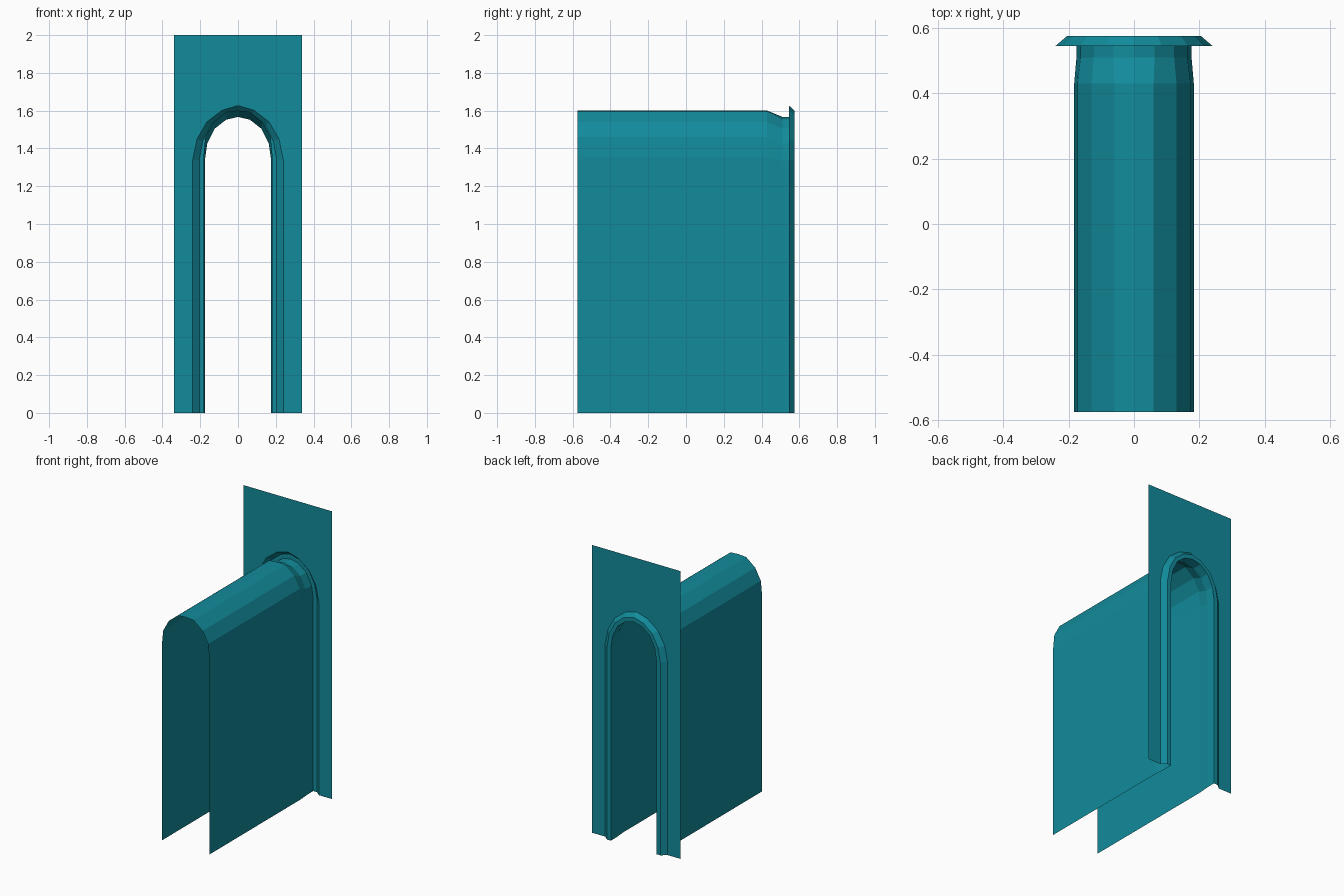
import bpy, bmesh

if "Cube" in bpy.data.objects:
    bpy.data.objects.remove(bpy.data.objects["Cube"])

teal = bpy.data.materials.new("teal")
teal.diffuse_color = (0.006, 0.26, 0.33, 1)
teal.use_nodes = True
teal.node_tree.nodes["Principled BSDF"].inputs["Base Color"].default_value = teal.diffuse_color

# Half arch outlines (x, z), from the springing point up to the crown
TUNNEL = [(0.183, 1.355), (0.173, 1.46), (0.13, 1.54), (0.06, 1.596), (0, 1.60)]
MOUTH = [(0.176, 1.335), (0.163, 1.425), (0.123, 1.505), (0.063, 1.552), (0, 1.567)]
TRIM_BACK = [(0.205, 1.34), (0.187, 1.44), (0.143, 1.523), (0.073, 1.579), (0, 1.60)]
TRIM_FRONT = [(0.24, 1.34), (0.217, 1.45), (0.165, 1.54), (0.085, 1.602), (0, 1.627)]


def arch(half):
    """Mirror a half outline and add straight legs down to the ground."""
    right = [(half[0][0], 0)] + half
    return right + [(-x, z) for x, z in reversed(right[:-1])]


def finish(name, bm):
    mesh = bpy.data.meshes.new(name)
    bm.to_mesh(mesh)
    bm.free()
    mesh.materials.append(teal)
    obj = bpy.data.objects.new(name, mesh)
    bpy.context.collection.objects.link(obj)
    return obj


def loft(name, sections):
    """Skin a row of (y, half outline) arches as an open sheet."""
    bm = bmesh.new()
    rows = [[bm.verts.new((x, y, z)) for x, z in arch(half)] for y, half in sections]
    for a, b in zip(rows, rows[1:]):
        for i in range(len(a) - 1):
            bm.faces.new((a[i], a[i + 1], b[i + 1], b[i]))
    bmesh.ops.reverse_faces(bm, faces=bm.faces[:])
    return finish(name, bm)


# Long arched passage, narrowing slightly towards the wall
loft("arched_passage", [(-0.575, TUNNEL), (0.43, TUNNEL), (0.51, MOUTH), (0.575, MOUTH)])

# Raised bevelled surround on the back of the wall
loft("arch_surround", [(0.575, MOUTH), (0.575, TRIM_BACK), (0.545, TRIM_FRONT)])

# Flat wall panel with the arched opening cut out
bm = bmesh.new()
outline = arch(TRIM_FRONT) + [(-0.34, 0), (-0.34, 2), (0.34, 2), (0.34, 0)]
panel = bm.faces.new([bm.verts.new((x, 0.545, z)) for x, z in outline])
panel.normal_update()
if panel.normal.y < 0:
    panel.normal_flip()
bmesh.ops.triangulate(bm, faces=[panel])
finish("wall_panel", bm)
